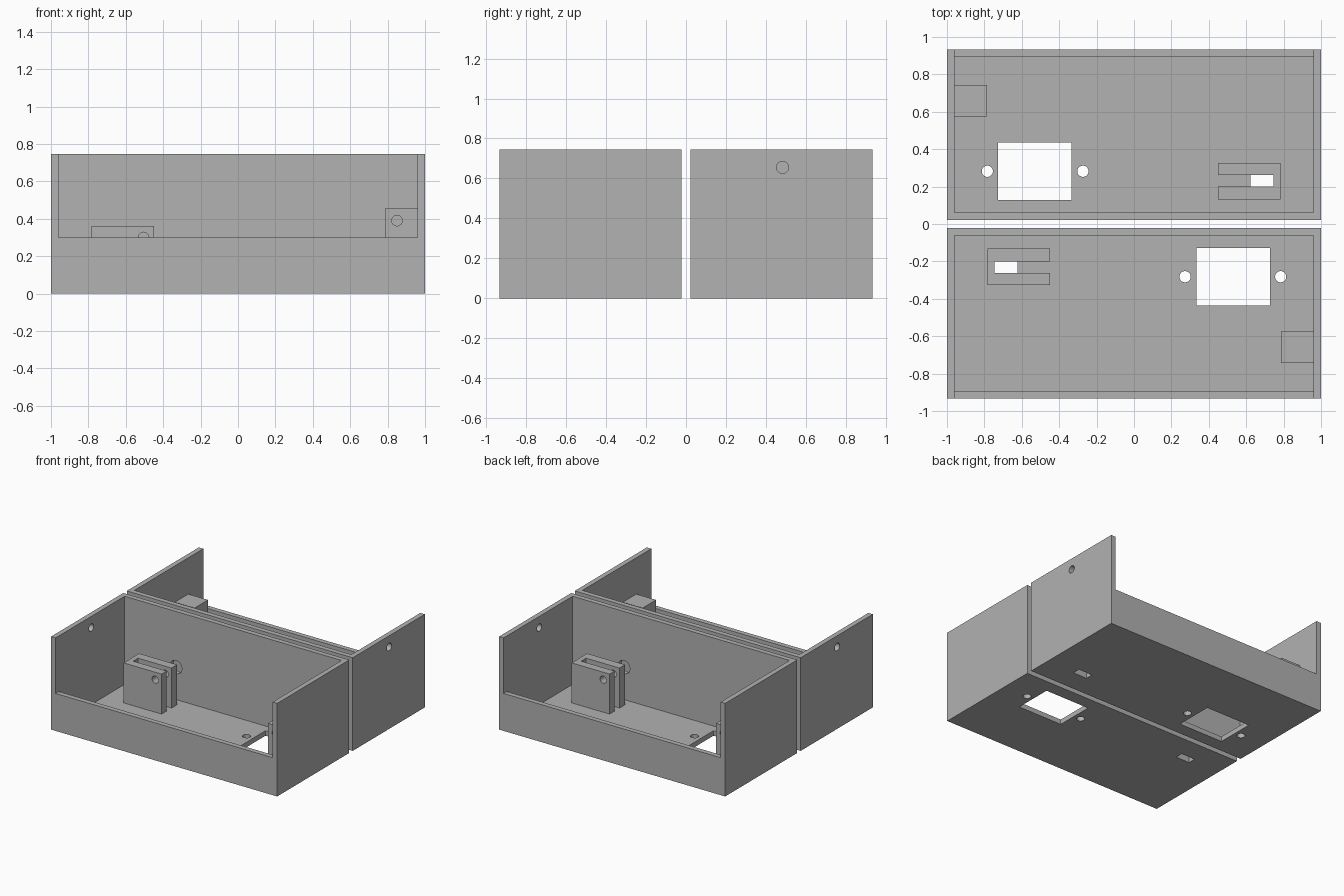
import bpy, math
from mathutils import Vector

if "Cube" in bpy.data.objects:
    bpy.data.objects.remove(bpy.data.objects["Cube"], do_unlink=True)

grey = bpy.data.materials.new("plain grey")
grey.use_nodes = True
colour = (0.445, 0.445, 0.445, 1)
grey.diffuse_color = colour
grey.node_tree.nodes["Principled BSDF"].inputs["Base Color"].default_value = colour


def box(name, x, y, z):
    """Box between the given (low, high) ranges."""
    bpy.ops.mesh.primitive_cube_add(size=1)
    ob = bpy.context.object
    ob.name = name
    ranges = (x, y, z)
    for v in ob.data.vertices:
        v.co = Vector([r[0] if c < 0 else r[1] for c, r in zip(v.co, ranges)])
    ob.data.materials.append(grey)
    return ob


def rod(axis, centre, radius, length):
    """Round cutter along one axis."""
    turn = {"x": (0, math.pi / 2, 0), "y": (math.pi / 2, 0, 0), "z": (0, 0, 0)}[axis]
    bpy.ops.mesh.primitive_cylinder_add(vertices=32, radius=radius, depth=length,
                                        location=centre, rotation=turn)
    ob = bpy.context.object
    ob.name = "hole_cutter"
    ob.data.materials.append(grey)
    return ob


def cut(target, *cutters):
    for c in cutters:
        c.hide_render = True
        mod = target.modifiers.new("cut", "BOOLEAN")
        mod.operation, mod.solver, mod.object = "DIFFERENCE", "EXACT", c
        bpy.context.view_layer.objects.active = target
        bpy.ops.object.modifier_apply(modifier=mod.name)
        bpy.data.objects.remove(c, do_unlink=True)


WALL, HEIGHT, LOW = 0.04, 0.745, 0.30
OUTER, INNER = -0.933, -0.022
IN_X = 1 - WALL
SLOT_Y = (-0.262, -0.2)

# Tray: floor, tall inner wall, two tall ends and a low outer wall
tray = box("front_tray", (-1, 1), (OUTER, INNER), (0, HEIGHT))
cavity = box("cavity_cutter", (-IN_X, IN_X), (OUTER + WALL, INNER - WALL), (WALL, 1))
opening = box("opening_cutter", (-IN_X, IN_X), (-1.1, -0.5), (LOW, 1))
cut(tray, cavity, opening)

# Floor window with its two screw holes, and the bracket slot
cut(tray,
    box("window_cutter", (0.333, 0.728), (-0.437, -0.127), (-0.1, 0.1)),
    box("slot_cutter", (-0.745, -0.622), SLOT_Y, (-0.1, 0.1)),
    rod("z", (0.273, -0.282, 0), 0.03, 0.2),
    rod("z", (0.784, -0.282, 0), 0.03, 0.2))

# End wall hole and the inner wall access hole
cut(tray,
    rod("x", (-1, -0.483, 0.655), 0.03, 0.2),
    rod("y", (-0.505, INNER, 0.30), 0.052, 0.16))

# Forked bracket with a cross pin hole
bracket = box("front_bracket", (-0.784, -0.448), (-0.326, -0.13), (WALL, 0.36))
cut(bracket,
    box("fork_cutter", (-0.745, -0.3), SLOT_Y, (0, 0.5)),
    rod("y", (-0.505, -0.23, 0.30), 0.028, 0.4))

# Screw block in the corner
block = box("front_screw_block", (0.785, IN_X), (-0.743, -0.574), (WALL, 0.455))
cut(block, rod("y", (0.85, -0.66, 0.39), 0.028, 0.4))

# Smooth the round holes, then repeat everything half a turn round
for part in (tray, bracket, block):
    bpy.ops.object.select_all(action="DESELECT")
    part.select_set(True)
    bpy.context.view_layer.objects.active = part
    bpy.ops.object.shade_smooth_by_angle(angle=math.radians(30))
    twin = part.copy()
    twin.name = part.name.replace("front", "back")
    twin.rotation_euler.z = math.pi
    bpy.context.collection.objects.link(twin)
